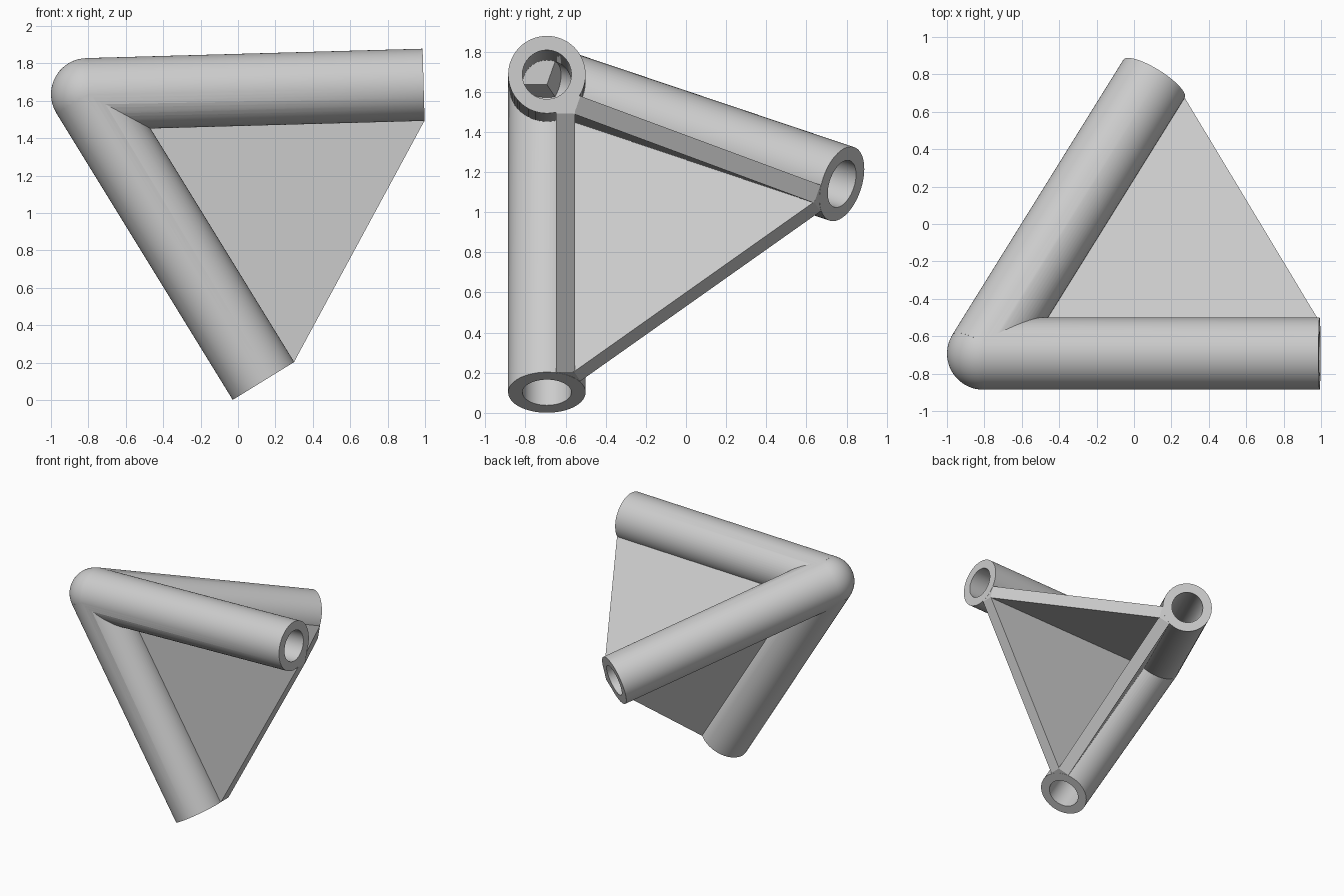
import bpy
import bmesh
from math import cos, sin, radians, sqrt
from mathutils import Vector, Matrix

cube = bpy.data.objects.get("Cube")
if cube:
    bpy.data.objects.remove(cube, do_unlink=True)

RADIUS, BORE, LENGTH = 0.193, 0.122, 1.8
WEB_NEAR, WEB_FAR = 0.045, 0.14
CORNER = Vector((-0.807, -0.693, 1.635))

# Three arms along the edges of a regular tetrahedron
TILT = radians(1.6)
MID = TILT - radians(30)
ARMS = [
    Vector((cos(TILT), 0, sin(TILT))),
    Vector((cos(TILT - radians(60)), 0, sin(TILT - radians(60)))),
    Vector((cos(MID) / sqrt(3), sqrt(2 / 3), sin(MID) / sqrt(3))),
]

grey = bpy.data.materials.new("light grey")
grey.use_nodes = True
grey.diffuse_color = (0.6, 0.6, 0.6, 1)
grey.node_tree.nodes["Principled BSDF"].inputs["Base Color"].default_value = (0.6, 0.6, 0.6, 1)


def finish(name, bm):
    bmesh.ops.recalc_face_normals(bm, faces=bm.faces)
    mesh = bpy.data.meshes.new(name)
    bm.to_mesh(mesh)
    bm.free()
    mesh.materials.append(grey)
    obj = bpy.data.objects.new(name, mesh)
    bpy.context.collection.objects.link(obj)
    return obj


def rod(name, axis, radius, length):
    bm = bmesh.new()
    place = (Matrix.Translation(CORNER + axis * length / 2)
             @ axis.to_track_quat("Z", "Y").to_matrix().to_4x4())
    bmesh.ops.create_cone(bm, cap_ends=True, segments=64, radius1=radius,
                          radius2=radius, depth=length, matrix=place)
    return finish(name, bm)


def web(name, a, b, third):
    # Flat plate between two arms, set towards the third arm
    normal = a.cross(b).normalized()
    if normal.dot(third) < 0:
        normal.negate()
    side_a = (b - a * a.dot(b)).normalized() * RADIUS
    side_b = (a - b * a.dot(b)).normalized() * RADIUS
    tip = LENGTH - 0.001
    outline = [Vector((0, 0, 0)), a * tip, a * tip + side_a, b * tip + side_b, b * tip]
    bm = bmesh.new()
    face = bm.faces.new([bm.verts.new(CORNER + p + normal * WEB_NEAR) for p in outline])
    grown = bmesh.ops.extrude_face_region(bm, geom=[face], use_keep_orig=True)
    moved = [v for v in grown["geom"] if isinstance(v, bmesh.types.BMVert)]
    bmesh.ops.translate(bm, verts=moved, vec=normal * (WEB_FAR - WEB_NEAR))
    return finish(name, bm)


# Rounded corner, tubes and webs
bm = bmesh.new()
bmesh.ops.create_uvsphere(bm, u_segments=64, v_segments=32, radius=RADIUS * 0.998,
                          matrix=Matrix.Translation(CORNER))
connector = finish("corner_connector", bm)
solids = [rod("tube", d, RADIUS, LENGTH) for d in ARMS]
solids += [web("web", ARMS[i], ARMS[i - 1], ARMS[i - 2]) for i in range(3)]
bores = [rod("bore_cutter", d, BORE, LENGTH + 0.1) for d in ARMS]

# Merge the solids, then drill the bores
bpy.ops.object.select_all(action="DESELECT")
bpy.context.view_layer.objects.active = connector
connector.select_set(True)
for helper in solids + bores:
    helper.hide_render = True
    mod = connector.modifiers.new("combine", "BOOLEAN")
    mod.operation = "DIFFERENCE" if helper in bores else "UNION"
    mod.solver = "EXACT"
    mod.object = helper
    bpy.ops.object.modifier_apply(modifier=mod.name)
for helper in solids + bores:
    bpy.data.objects.remove(helper, do_unlink=True)
bpy.ops.object.shade_smooth_by_angle(angle=radians(25))
